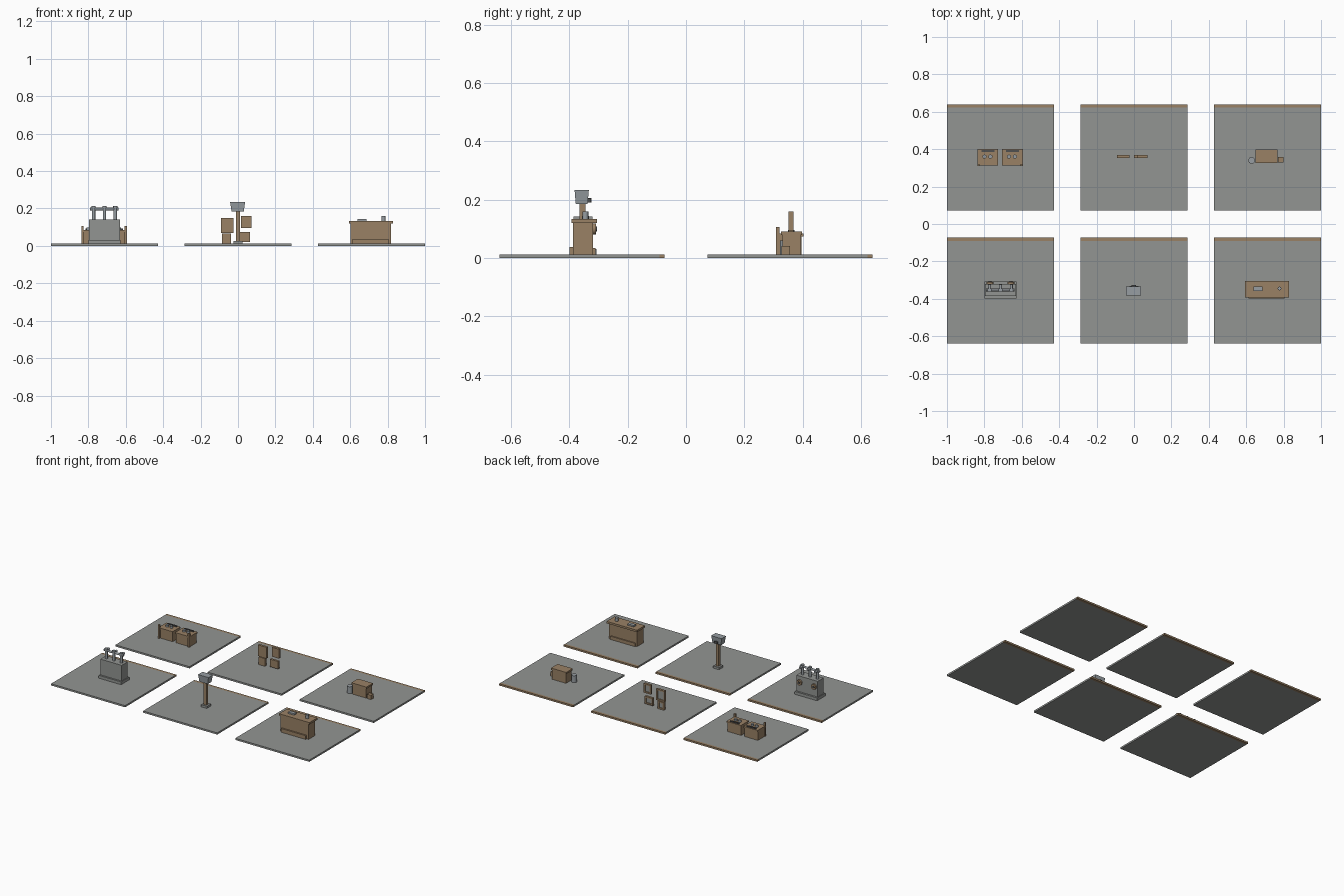
import bpy, math

if "Cube" in bpy.data.objects:
    bpy.data.objects.remove(bpy.data.objects["Cube"])


def material(name, rgb):
    m = bpy.data.materials.new(name)
    m.diffuse_color = (*rgb, 1)
    m.use_nodes = True
    m.node_tree.nodes["Principled BSDF"].inputs["Base Color"].default_value = m.diffuse_color
    return m


GREY = material("stone grey", (0.29, 0.30, 0.29))
BROWN = material("wood brown", (0.32, 0.22, 0.13))
STEEL = material("steel", (0.31, 0.34, 0.36))
DARK = material("dark metal", (0.08, 0.08, 0.08))


def box(name, x, y, z, mat, taper=1.0):
    """Box from (min, max) ranges; taper scales the bottom face."""
    bpy.ops.mesh.primitive_cube_add(size=1)
    o = bpy.context.object
    o.name = name
    for v in o.data.vertices:
        k = taper if v.co.z < 0 else 1
        for i, (a, b) in enumerate((x, y, z)):
            s = v.co[i] * (k if i < 2 else 1)
            v.co[i] = (a + b) / 2 + s * (b - a)
    o.data.materials.append(mat)
    return o


def cyl(name, centre, r, depth, mat, axis="z", n=16):
    rot = {"z": (0, 0, 0), "y": (math.pi / 2, 0, 0), "x": (0, math.pi / 2, 0)}[axis]
    bpy.ops.mesh.primitive_cylinder_add(vertices=n, radius=r, depth=depth,
                                        location=centre, rotation=rot)
    o = bpy.context.object
    o.name = name
    o.data.materials.append(mat)
    bpy.ops.object.shade_smooth_by_angle()
    return o


# Six floor tiles, each with a wooden strip along the rear edge
T = 0.012
for x0, x1 in ((-1, -0.427), (-0.287, 0.287), (0.427, 1)):
    for y0, y1 in ((-0.64, -0.073), (0.073, 0.64)):
        box("floor_tile", (x0, x1), (y0, y1 - 0.018), (0, T), GREY)
        box("rear_strip", (x0, x1), (y1 - 0.018, y1), (0, T), BROWN)

# Tap machine: plinth, body, three taps joined by a bar
box("machine_plinth", (-0.8, -0.627), (-0.398, -0.307), (T, 0.032), GREY)
box("machine_body", (-0.796, -0.631), (-0.386, -0.32), (0.032, 0.142), GREY)
for x in (-0.772, -0.714, -0.656):
    cyl("machine_tap", (x, -0.353, 0.172), 0.009, 0.062, STEEL)
    cyl("machine_tap_cap", (x, -0.353, 0.207), 0.011, 0.010, STEEL)
    cyl("machine_spout", (x, -0.337, 0.198), 0.008, 0.026, STEEL, "y")
cyl("machine_bar", (-0.714, -0.353, 0.197), 0.007, 0.152, STEEL, "x")
for x in (-0.77, -0.658):
    cyl("machine_dial", (x, -0.315, 0.1), 0.019, 0.012, BROWN, "y")
    cyl("machine_dial_centre", (x, -0.308, 0.1), 0.008, 0.006, DARK, "y")

# Lamp post: foot, wooden pole and flared head
box("lamp_foot", (-0.023, 0.023), (-0.378, -0.332), (T, 0.027), GREY)
box("lamp_pole", (-0.01, 0.01), (-0.365, -0.345), (0.027, 0.185), BROWN)
box("lamp_head", (-0.042, 0.038), (-0.382, -0.333), (0.185, 0.234), STEEL, 0.82)
box("lamp_catch", (-0.014, 0.01), (-0.336, -0.326), (0.19, 0.205), DARK)

# Counter: body, top slab, kick board and items on top
box("counter_body", (0.602, 0.818), (-0.388, -0.318), (T, 0.12), BROWN)
box("counter_top", (0.593, 0.828), (-0.393, -0.305), (0.12, 0.134), BROWN)
box("counter_front_kick", (0.612, 0.804), (-0.399, -0.388), (T, 0.038), BROWN)
box("counter_rear_kick", (0.612, 0.804), (-0.318, -0.31), (T, 0.035), BROWN)
box("counter_tray", (0.638, 0.686), (-0.357, -0.333), (0.134, 0.144), STEEL)
cyl("counter_bottle", (0.778, -0.345, 0.147), 0.010, 0.026, STEEL)

# Pair of desk boxes, each with twin dials and outer corner posts
for x0, x1, post in ((-0.837, -0.726, -0.831), (-0.707, -0.594, -0.6)):
    c = (x0 + x1) / 2
    box("desk_body", (x0 + 0.003, x1 - 0.003), (0.319, 0.395), (T, 0.075), BROWN)
    box("desk_top", (x0, x1), (0.313, 0.402), (0.075, 0.085), BROWN)
    for dx in (-0.018, 0.014):
        cyl("desk_dial", (c + dx, 0.36, 0.09), 0.011, 0.014, STEEL)
    box("desk_post", (post - 0.006, post + 0.006), (0.309, 0.321), (T, 0.107), BROWN)
    box("desk_rail", (c - 0.035, c + 0.035), (0.385, 0.395), (0.085, 0.092), DARK)

# Four upright picture frames with recessed grey panels at the rear
for x0, x1, z0, z1 in ((-0.092, -0.025, 0.07, 0.148), (0.015, 0.071, 0.095, 0.16),
                       (-0.086, -0.038, T, 0.066), (0.0, 0.063, 0.02, 0.073)):
    e = 0.01
    box("frame_back", (x0, x1), (0.352, 0.359), (z0, z1), BROWN)
    box("frame_panel", (x0 + e, x1 - e), (0.359, 0.362), (z0 + e, z1 - e), GREY)
    for a, b in ((x0, x0 + e), (x1 - e, x1)):
        box("frame_side", (a, b), (0.359, 0.368), (z0, z1), BROWN)
    for a, b in ((z0, z0 + e), (z1 - e, z1)):
        box("frame_rail", (x0 + e, x1 - e), (0.359, 0.368), (a, b), BROWN)

# Chest with a barrel and a small crate beside it
box("chest_body", (0.655, 0.762), (0.33, 0.392), (T, 0.08), BROWN)
box("chest_lid", (0.65, 0.767), (0.325, 0.398), (0.08, 0.092), BROWN)
cyl("barrel", (0.629, 0.34, 0.036), 0.018, 0.048, STEEL)
box("crate", (0.77, 0.8), (0.328, 0.357), (T, 0.042), BROWN)
